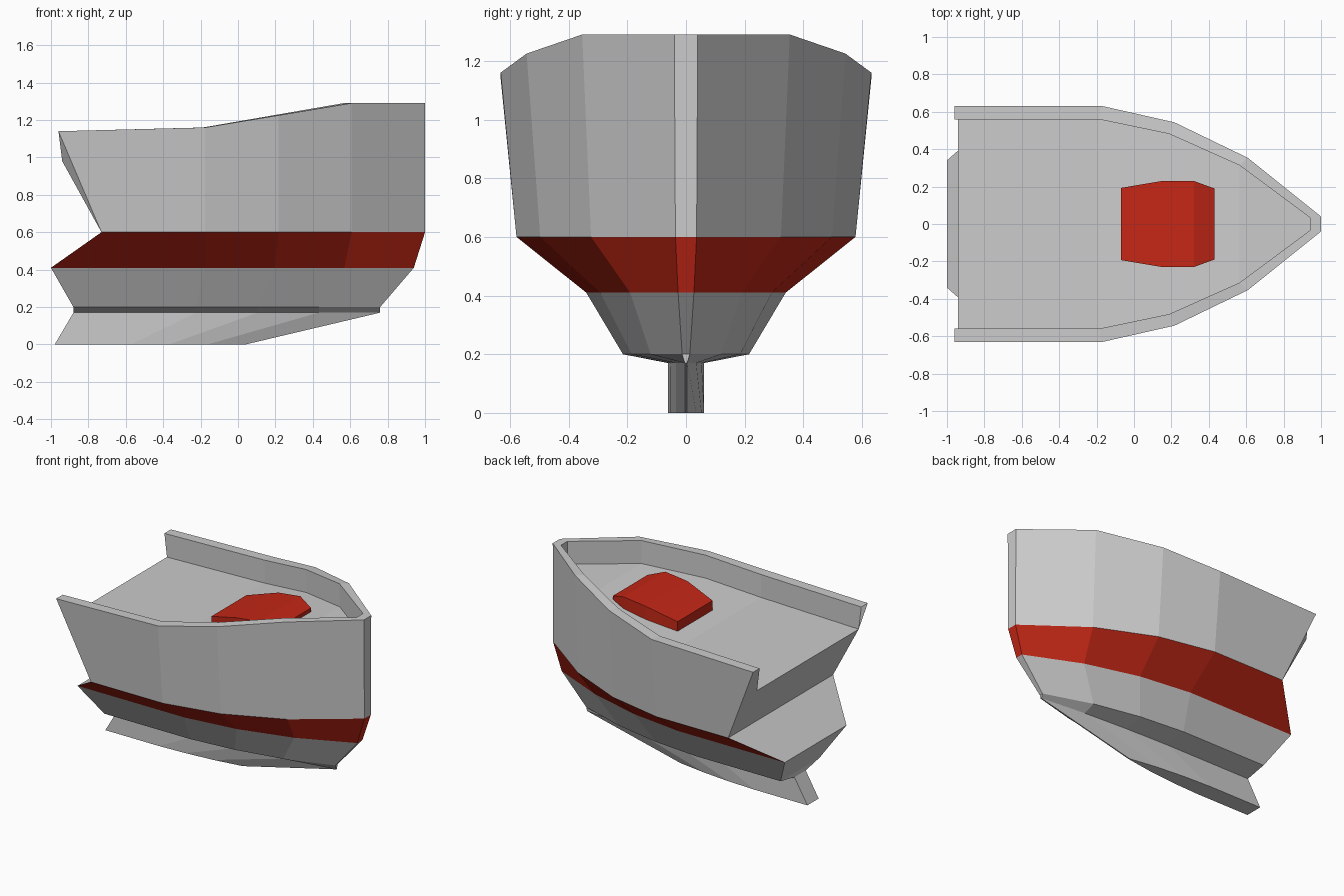
import bpy

if "Cube" in bpy.data.objects:
    bpy.data.objects.remove(bpy.data.objects["Cube"])

FRACTIONS = (0, 0.4, 0.6, 0.8, 1)
WIDTHS = (1, 1, 0.86, 0.56)

red = bpy.data.materials.new("red_paint")
red.diffuse_color = (0.55, 0.02, 0.008, 1)
red.use_nodes = True
red.node_tree.nodes["Principled BSDF"].inputs["Base Color"].default_value = red.diffuse_color


def ring(x0, x1, z, width, bow, stern=None):
    """Boat-shaped outline: port side stern to bow, then starboard back to stern."""
    zs = z if isinstance(z, (list, tuple)) else [z] * 5
    half = []
    for i, f in enumerate(FRACTIONS):
        x = stern if (i == 0 and stern is not None) else x0 + (x1 - x0) * f
        y = bow if i == 4 else width * WIDTHS[i]
        half.append((x, y, zs[i]))
    return half + [(x, -y, z) for x, y, z in reversed(half)]


def loft(rings, closed):
    """Quads between consecutive outlines; closed adds the stern quad."""
    n = len(rings[0])
    verts = [p for r in rings for p in r]
    faces = []
    for k in range(len(rings) - 1):
        for i in range(n if closed else n - 1):
            j = (i + 1) % n
            faces.append((k*n + i, k*n + n + i, k*n + n + j, k*n + j))
    return verts, faces


def cap(base, n, up=True):
    """Strip of faces across an outline from port to starboard."""
    for i in range(n // 2 - 1):
        f = (base + i, base + n - 1 - i, base + n - 2 - i, base + i + 1)
        yield f if up else f[::-1]


def add(name, verts, faces, material=None):
    mesh = bpy.data.meshes.new(name)
    mesh.from_pydata(verts, [], faces)
    mesh.update()
    obj = bpy.data.objects.new(name, mesh)
    bpy.context.collection.objects.link(obj)
    if material:
        mesh.materials.append(material)
    return obj


# Outlines from the bottom up
keel_low = ring(-0.98, 0.04, 0, 0.062, 0.004)
keel_top = ring(-0.88, 0.76, 0.17, 0.062, 0.004)
bilge = ring(-0.88, 0.76, 0.2, 0.215, 0.013)
chine = ring(-0.92, 0.94, 0.41, 0.34, 0.027, stern=-1.0)
belt = ring(-0.96, 1.0, 0.6, 0.578, 0.036, stern=-0.73)
sheer = [1.14, 1.16, 1.225, 1.29, 1.29]
rail_out = ring(-0.96, 1.0, sheer, 0.632, 0.04)
rail_in = ring(-0.94, 0.94, sheer, 0.56, 0.035, stern=-0.96)
deck = ring(-0.94, 0.94, [z - 0.16 for z in sheer], 0.56, 0.035)

# Keel fin
v, f = loft([keel_low, keel_top], True)
add("keel", v, f + list(cap(0, 10, up=False)))

# Lower hull
v, f = loft([keel_top, bilge, chine], True)
add("lower_hull", v, f)

# Red stripe along the sides and bow, grey shelf at the stern
v, f = loft([chine, belt], False)
add("hull_stripe", v, f, red)
add("stern_shelf", [chine[9], belt[9], belt[0], chine[0]], [(0, 1, 2, 3)])

# Topsides, bulwark, deck, transom and bulwark ends
v, f = loft([belt, rail_out, rail_in, deck], False)
f += list(cap(30, 10))
f += [(9, 39, 30, 0), (0, 30, 20, 10), (19, 29, 39, 9)]
add("upper_hull", v, f)

# Red cabin hatch on the deck: x, half width, bottom z, top z
stations = [(-0.07, 0.193, 1.015, 1.087), (0.15, 0.23, 1.05, 1.15),
            (0.32, 0.23, 1.08, 1.17), (0.43, 0.19, 1.1, 1.133)]
v, f = [], []
for x, w, low, high in stations:
    v += [(x, w, low), (x, w, high), (x, -w, high), (x, -w, low)]
for k in range(len(stations) - 1):
    for i in range(4):
        j = (i + 1) % 4
        f.append((4*k + i, 4*k + j, 4*k + 4 + j, 4*k + 4 + i))
f += [(3, 2, 1, 0), (12, 13, 14, 15)]
add("cabin_hatch", v, f, red)
